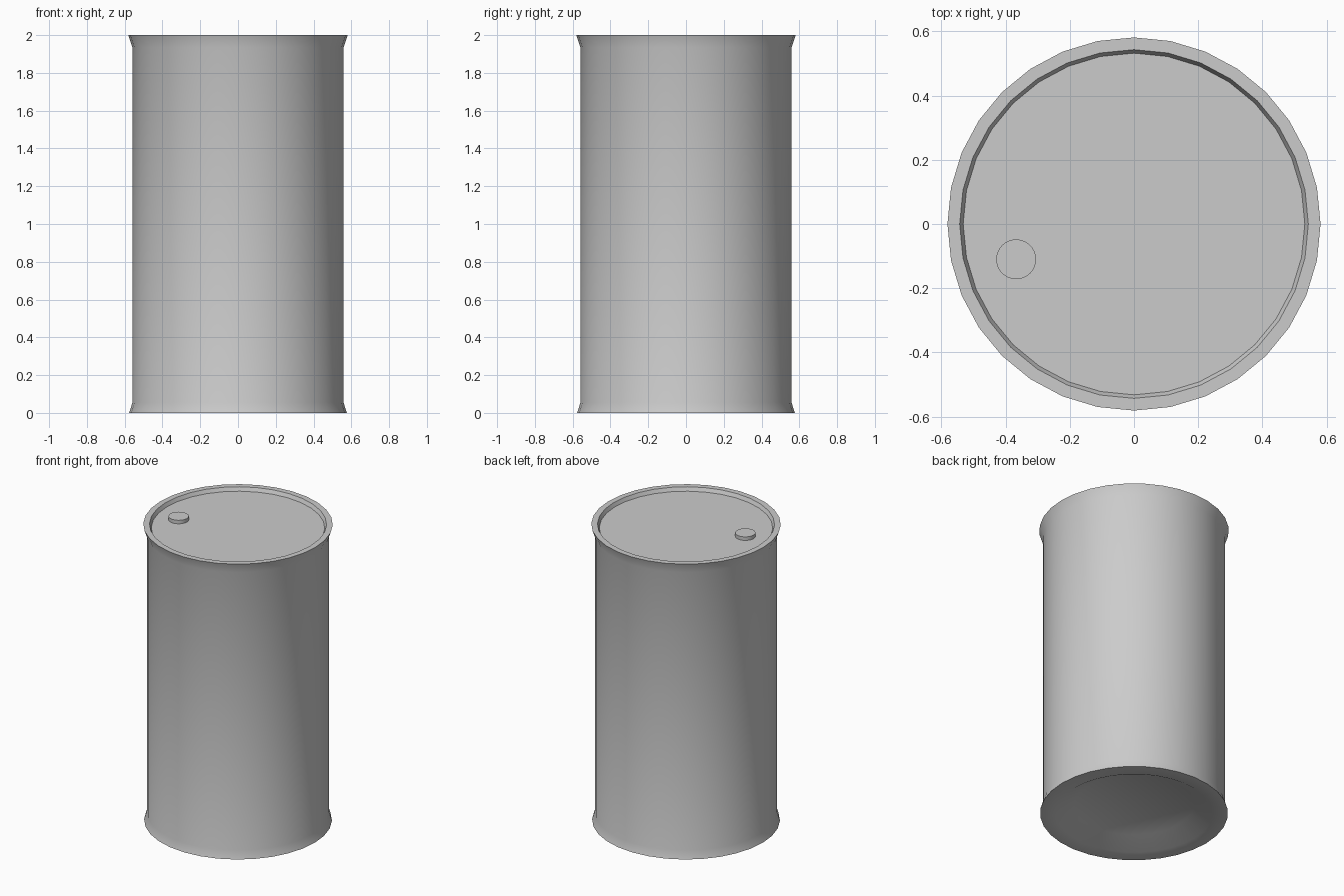
import bpy
import bmesh
from math import cos, sin, tau, radians

if "Cube" in bpy.data.objects:
    bpy.data.objects.remove(bpy.data.objects["Cube"])


def lathe(name, profile, sides, location=(0, 0, 0)):
    """Revolve an (r, z) profile around z and close both ends with a flat face."""
    bm = bmesh.new()
    rings = [[bm.verts.new((r * cos(tau * i / sides), r * sin(tau * i / sides), z))
              for i in range(sides)] for r, z in profile]
    for a, b in zip(rings, rings[1:]):
        for i in range(sides):
            j = (i + 1) % sides
            bm.faces.new((a[i], a[j], b[j], b[i]))
    bm.faces.new(rings[0][::-1])
    bm.faces.new(rings[-1])
    bmesh.ops.recalc_face_normals(bm, faces=bm.faces)
    mesh = bpy.data.meshes.new(name)
    bm.to_mesh(mesh)
    bm.free()
    obj = bpy.data.objects.new(name, mesh)
    obj.location = location
    bpy.context.collection.objects.link(obj)
    bpy.ops.object.select_all(action='DESELECT')
    obj.select_set(True)
    bpy.context.view_layer.objects.active = obj
    bpy.ops.object.shade_smooth_by_angle(angle=radians(30))
    return obj


# Drum: recessed base, flared foot, straight wall, flared rim, sunken lid
lathe("drum_body", [
    (0.367, 0.06), (0.48, 0.0), (0.576, 0.0), (0.559, 0.055),
    (0.559, 1.935), (0.581, 2.0), (0.543, 2.0), (0.532, 1.975),
], 32)

# Small filler cap on the lid
lathe("filler_cap", [(0.062, 0.0), (0.062, 0.026)], 32, (-0.367, -0.11, 1.973))
